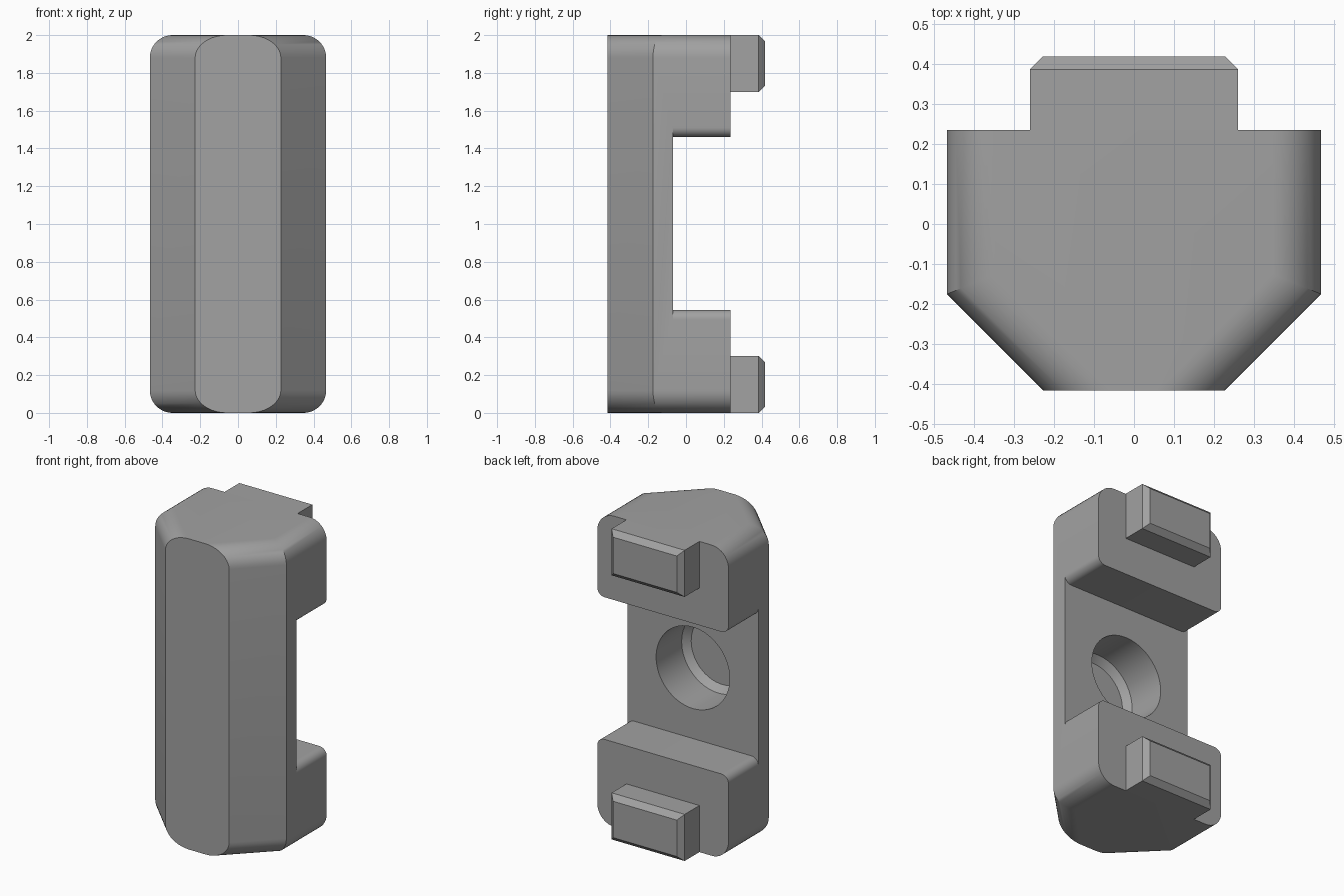
import bpy, bmesh, math

if "Cube" in bpy.data.objects:
    bpy.data.objects.remove(bpy.data.objects["Cube"])

GREY = bpy.data.materials.new("mid_grey")
GREY.diffuse_color = (0.36, 0.36, 0.36, 1)
GREY.use_nodes = True
GREY.node_tree.nodes["Principled BSDF"].inputs["Base Color"].default_value = GREY.diffuse_color

W, BACK, FRONT = 0.467, 0.235, -0.415    # half width, rear and front planes
SIDE_Y, FRONT_X = -0.175, 0.227          # ends of the 45 degree front bevel
FLOOR = -0.07                            # floor of the rear recess
R_OUT, R_IN = 0.12, 0.05                 # outer and inner edge radii
STEPS = 10


def loft(name, rings, cap_start=True, cap_end=True):
    """Skin a list of equal-length closed rings."""
    bm = bmesh.new()
    vs = [[bm.verts.new(p) for p in ring] for ring in rings]
    n = len(vs[0])
    for a, b in zip(vs, vs[1:]):
        for i in range(n):
            j = (i + 1) % n
            bm.faces.new((a[i], a[j], b[j], b[i]))
    if cap_start:
        bm.faces.new(vs[0][::-1])
    if cap_end:
        bm.faces.new(vs[-1])
    bmesh.ops.recalc_face_normals(bm, faces=bm.faces[:])
    me = bpy.data.meshes.new(name)
    bm.to_mesh(me)
    bm.free()
    me.materials.append(GREY)
    ob = bpy.data.objects.new(name, me)
    bpy.context.collection.objects.link(ob)
    return ob


def cut(target, cutter):
    """Subtract the cutter for good and remove it."""
    mod = target.modifiers.new("cut", 'BOOLEAN')
    mod.operation, mod.solver, mod.object = 'DIFFERENCE', 'EXACT', cutter
    bpy.context.view_layer.objects.active = target
    bpy.ops.object.modifier_apply(modifier=mod.name)
    bpy.data.objects.remove(cutter)


# Body: bevelled plan, sides rolled over at top and bottom
def plan(inset, z):
    w, f = W - inset, FRONT_X - inset * math.sqrt(2)
    s = SIDE_Y + inset * (math.sqrt(2) - 1)
    return [(w, BACK, z), (-w, BACK, z), (-w, s, z),
            (-f, FRONT, z), (f, FRONT, z), (w, s, z)]


angles = [math.pi / 2 * i / STEPS for i in range(STEPS + 1)]
levels = [(R_OUT * (1 - math.sin(a)), R_OUT * (1 - math.cos(a))) for a in angles]
rings = [plan(d, z) for d, z in levels]
rings += [plan(d, 2 - z) for d, z in reversed(levels)]
body = loft("body", rings)

# Rear recess, shaped so the arms keep rounded inner edges
Z_ARM, Z_TOP = 0.545, 1.46
quarter = [(W - R_IN + R_IN * math.sin(a), R_IN * (1 - math.cos(a))) for a in angles]
quarter.append((W + 0.1, R_IN))
lower = [(x, Z_ARM - dz) for x, dz in quarter]
upper = [(x, Z_TOP + dz) for x, dz in reversed(quarter)]
right = lower + upper
outline = right + [(-x, z) for x, z in reversed(right)]
cut(body, loft("recess_cutter", [[(x, y, z) for x, z in outline]
                                 for y in (FLOOR, BACK + 0.1)]))

# Blind round hole with a bevelled bottom
def circle(r, y, n=64):
    return [(r * math.cos(2 * math.pi * i / n), y, 1 + r * math.sin(2 * math.pi * i / n))
            for i in range(n)]


cut(body, loft("hole_cutter", [circle(0.262, 0.05), circle(0.262, -0.33),
                               circle(0.222, -0.37)]))

bpy.ops.object.select_all(action='DESELECT')
body.select_set(True)
bpy.context.view_layer.objects.active = body
bpy.ops.object.shade_smooth_by_angle(angle=math.radians(30))


# Tabs on the rear of each arm, with bevelled ends
def tab(name, z0, z1, c=0.033):
    def rect(y, i):
        x = 0.26 - i
        return [(-x, y, z0 + i), (x, y, z0 + i), (x, y, z1 - i), (-x, y, z1 - i)]
    loft(name, [rect(BACK, 0), rect(0.385, 0), rect(0.385 + c, c)], cap_start=False)


tab("lower_tab", 0.0, 0.30)
tab("upper_tab", 1.70, 2.0)
